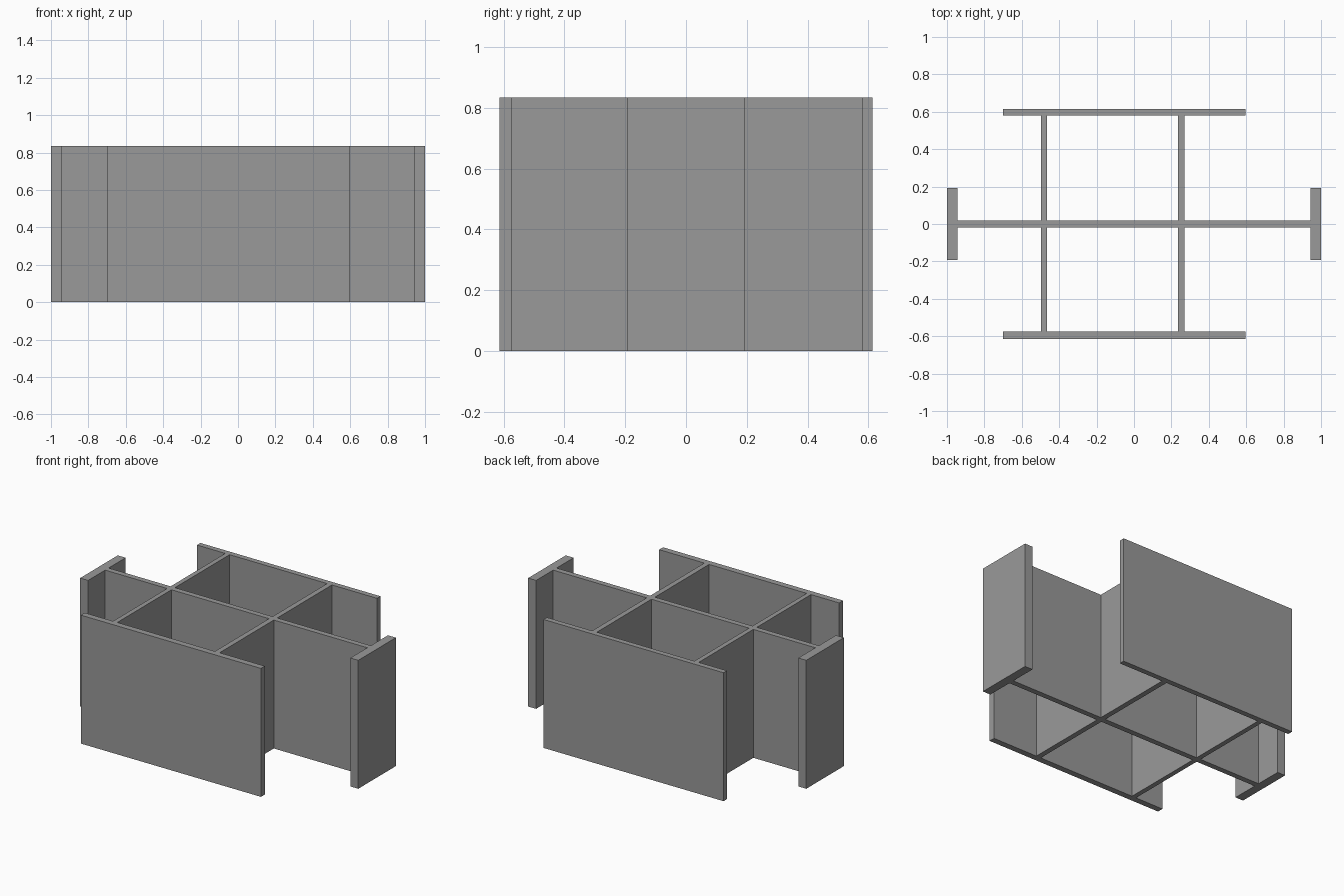
import bpy
import bmesh

if "Cube" in bpy.data.objects:
    bpy.data.objects.remove(bpy.data.objects["Cube"])

HEIGHT = 0.835

# Dark grey for every plate
grey = bpy.data.materials.new("dark_grey")
grey.diffuse_color = (0.32, 0.32, 0.32, 1)
grey.use_nodes = True
grey.node_tree.nodes["Principled BSDF"].inputs["Base Color"].default_value = grey.diffuse_color


def plate(name, x0, x1, y0, y1):
    """Upright plate with the given footprint, extruded to full height."""
    bm = bmesh.new()
    base = bm.faces.new([bm.verts.new((x, y, 0)) for x, y in
                         ((x0, y0), (x1, y0), (x1, y1), (x0, y1))])
    top = bmesh.ops.extrude_face_region(bm, geom=[base], use_keep_orig=True)
    verts = [v for v in top["geom"] if isinstance(v, bmesh.types.BMVert)]
    bmesh.ops.translate(bm, verts=verts, vec=(0, 0, HEIGHT))
    bmesh.ops.recalc_face_normals(bm, faces=bm.faces)
    mesh = bpy.data.meshes.new(name)
    bm.to_mesh(mesh)
    bm.free()
    mesh.materials.append(grey)
    obj = bpy.data.objects.new(name, mesh)
    bpy.context.collection.objects.link(obj)


WEB = 0.018     # half thickness of the long web
OUTER = 0.614   # outer face of the side flanges

# Long central web and its end flanges
plate("main_web", -0.943, 0.943, -WEB, WEB)
plate("left_end_flange", -1.0, -0.943, -0.193, 0.193)
plate("right_end_flange", 0.943, 1.0, -0.193, 0.193)

# Side flanges and the cross webs that carry them, front and back
for side, s, inner in (("front", -1, 0.574), ("back", 1, 0.579)):
    y0, y1 = sorted((s * inner, s * OUTER))
    plate(side + "_flange", -0.70, 0.595, y0, y1)
    y0, y1 = sorted((s * WEB, s * inner))
    plate(side + "_left_cross_web", -0.497, -0.466, y0, y1)
    plate(side + "_right_cross_web", 0.236, 0.27, y0, y1)
